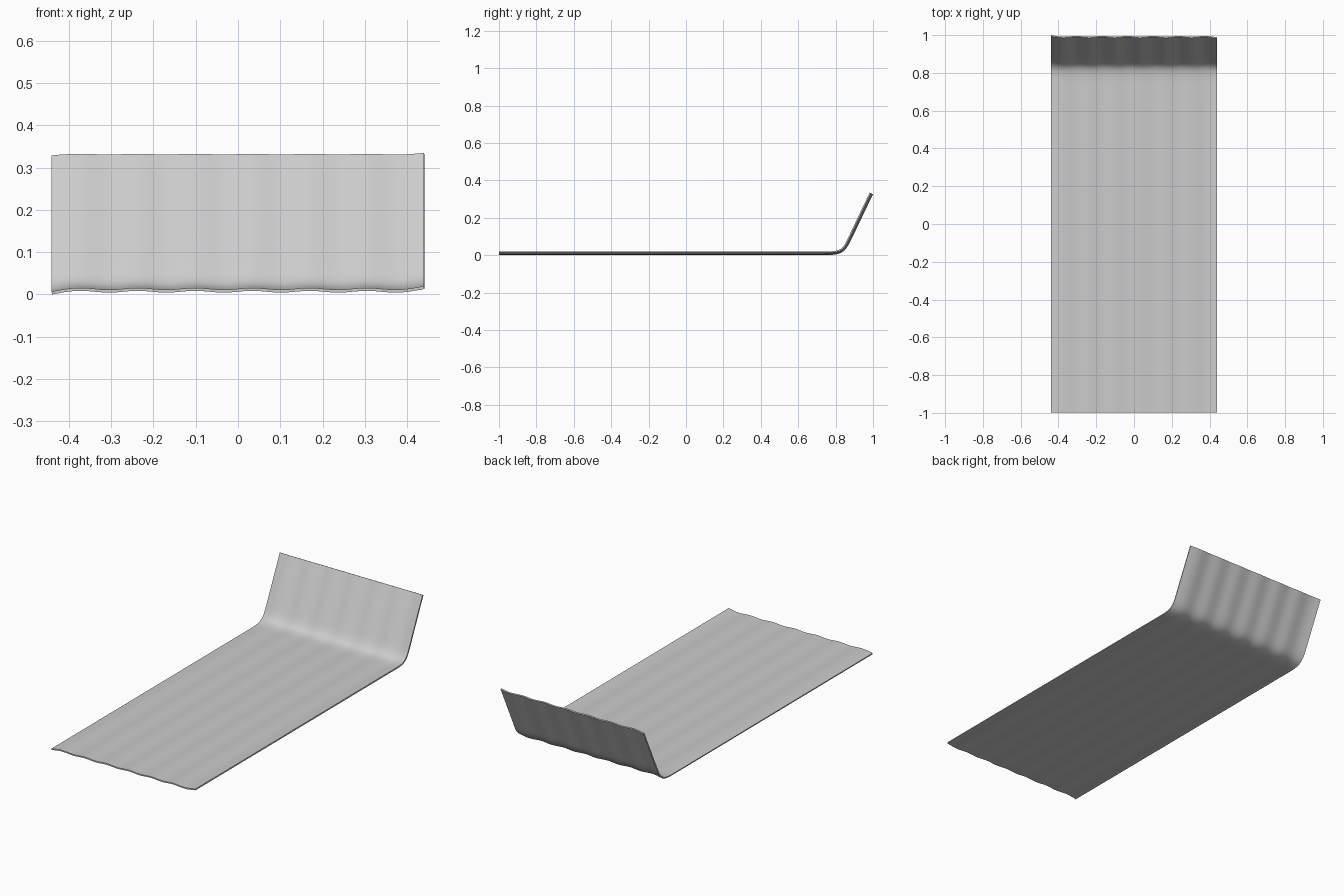
import bpy, bmesh
from mathutils import Vector

if "Cube" in bpy.data.objects:
    bpy.data.objects.remove(bpy.data.objects["Cube"])

WIDTH, COLS = 0.88, 14        # cage columns alternate down/up to make the ripples
AMP, THICK = 0.0065, 0.007

# Side profile (y, z): long flat run, then the upturned flap
profile = [Vector(p) for p in [(-0.999, 0.01), (0.0, 0.01), (0.56, 0.01), (0.74, 0.01),
                               (0.838, 0.01), (0.875, 0.087), (0.93, 0.203), (0.991, 0.33)]]


def normal(i):
    d = (profile[min(i + 1, len(profile) - 1)] - profile[max(i - 1, 0)])
    if i < 4:
        d = Vector((1, 0))
    d.normalize()
    return Vector((-d.y, d.x))


# Rippled sheet cage
bm = bmesh.new()
rows = []
for i, p in enumerate(profile):
    row = []
    for c in range(COLS):
        q = p + normal(i) * (AMP if c % 2 else -AMP)
        row.append(bm.verts.new((-WIDTH / 2 + WIDTH * c / (COLS - 1), q.x, q.y)))
    rows.append(row)
for a, b in zip(rows, rows[1:]):
    for c in range(COLS - 1):
        bm.faces.new((a[c], a[c + 1], b[c + 1], b[c]))
mesh = bpy.data.meshes.new("bent_rippled_sheet")
bm.to_mesh(mesh)
bm.free()
sheet = bpy.data.objects.new("bent_rippled_sheet", mesh)
bpy.context.collection.objects.link(sheet)

# Smooth the ripples and bend, then give the sheet thickness
sub = sheet.modifiers.new("smooth", 'SUBSURF')
sub.levels = sub.render_levels = 3
sub.boundary_smooth = 'PRESERVE_CORNERS'
sol = sheet.modifiers.new("thickness", 'SOLIDIFY')
sol.thickness = THICK
sol.offset = 0

bpy.context.view_layer.objects.active = sheet
sheet.select_set(True)
for m in ("smooth", "thickness"):
    bpy.ops.object.modifier_apply(modifier=m)
bpy.ops.object.shade_smooth_by_angle()
